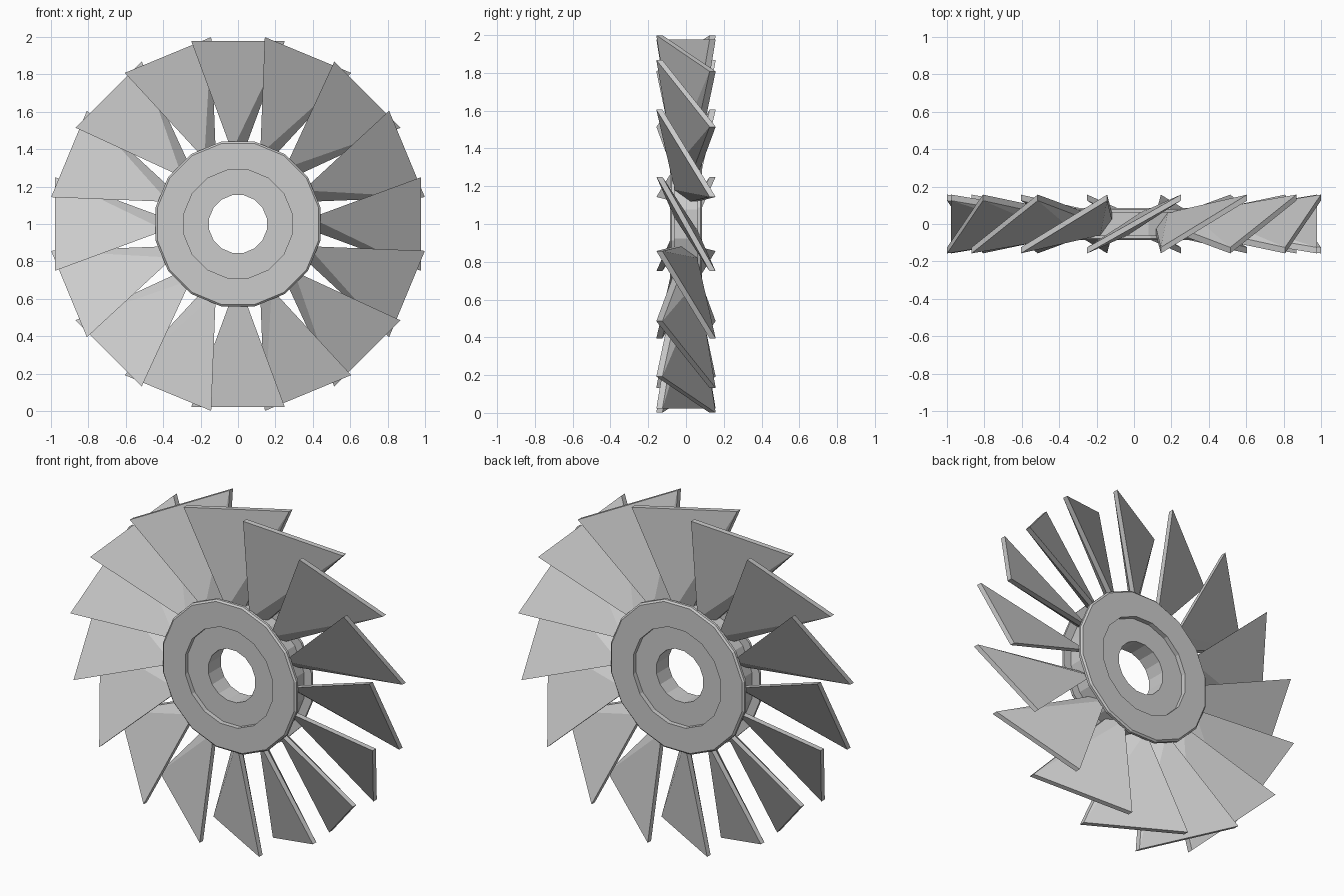
import bpy, bmesh, math

if "Cube" in bpy.data.objects:
    bpy.data.objects.remove(bpy.data.objects["Cube"])

SIDES = 16
STEP = 2 * math.pi / SIDES


def finish(name, bm):
    bmesh.ops.recalc_face_normals(bm, faces=bm.faces[:])
    mesh = bpy.data.meshes.new(name)
    bm.to_mesh(mesh)
    bm.free()
    return mesh


def add(name, mesh, angle=0.0):
    obj = bpy.data.objects.new(name, mesh)
    obj.location.z = 1.0
    obj.rotation_euler.y = angle
    bpy.context.collection.objects.link(obj)
    return obj


# Hub: closed (radius, y) profile turned about the y axis; two flanges on a narrower drum
half = [(0.157, -0.058), (0.294, -0.058), (0.294, -0.086), (0.44, -0.086),
        (0.45, -0.077), (0.45, -0.062), (0.40, -0.062)]
profile = half + [(r, -y) for r, y in reversed(half)]
bm = bmesh.new()
rings = []
for k in range(SIDES):
    a = (k + 0.5) * STEP
    rings.append([bm.verts.new((r * math.sin(a), y, r * math.cos(a))) for r, y in profile])
for k in range(SIDES):
    p, q = rings[k], rings[(k + 1) % SIDES]
    for i in range(len(profile)):
        j = (i + 1) % len(profile)
        bm.faces.new((p[i], p[j], q[j], q[i]))
add("hub", finish("hub", bm))

# Blade: twisted, tapering slab; each section is (radius, half width, half depth, thickness in y)
bm = bmesh.new()
sections = []
for r, w, h, d in [(0.39, 0.033, 0.06, 0.035), (0.978, 0.25, 0.157, 0.032)]:
    # front left, front right, back right, back left
    pts = [(-w, -h, r), (w, h - d, r), (w, h, r), (-w, d - h, r)]
    sections.append([bm.verts.new(p) for p in pts])
root, tip = sections
bm.faces.new(root)
bm.faces.new(tip)
for i in range(4):
    j = (i + 1) % 4
    # Diagonal from root corner i to tip corner j
    bm.faces.new((root[i], root[j], tip[j]))
    bm.faces.new((root[i], tip[j], tip[i]))
blade = finish("blade", bm)

# Ring of blades
for k in range(SIDES):
    add(f"blade_{k + 1:02d}", blade, k * STEP)
